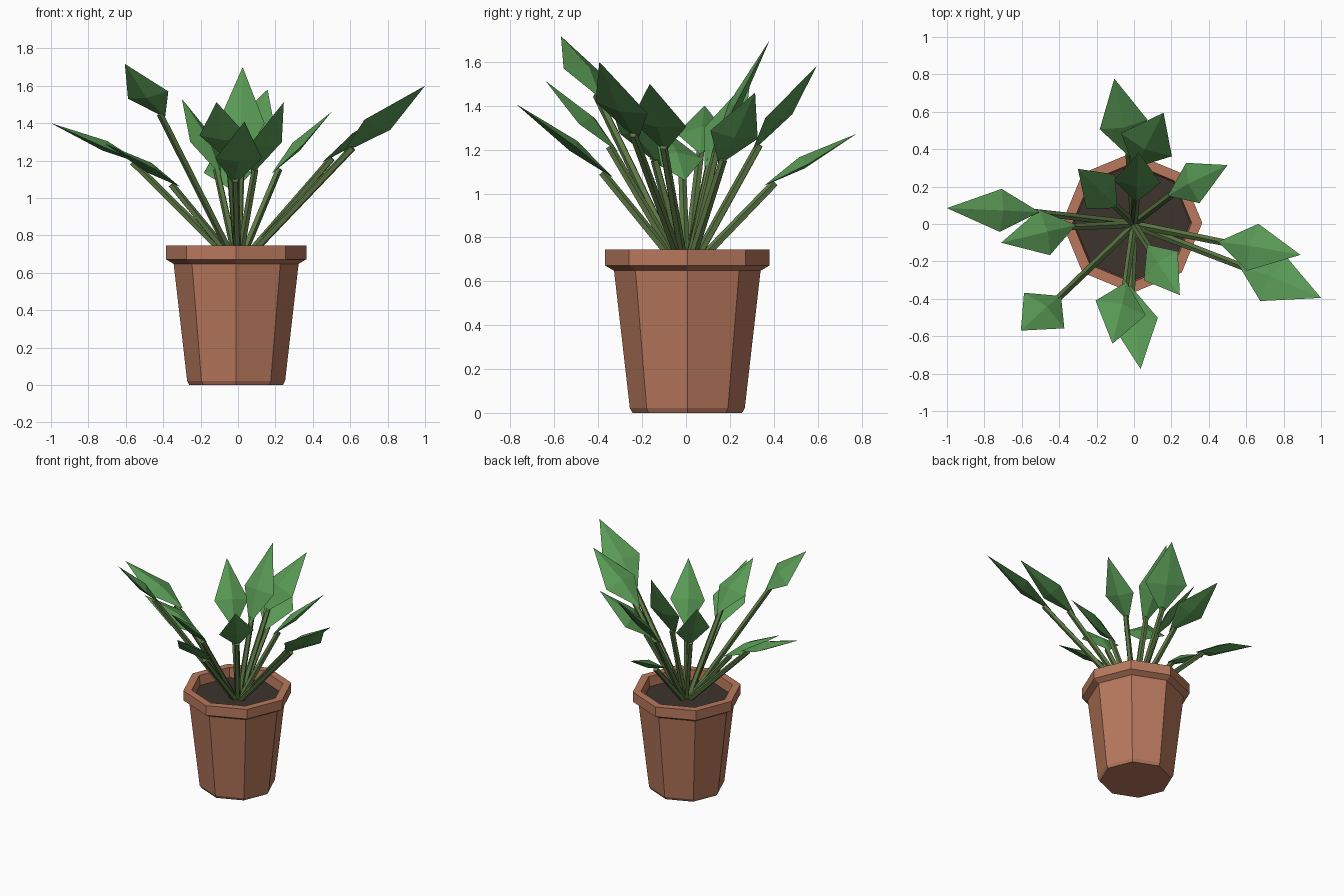
import bpy, bmesh
from math import cos, sin, pi, radians
from mathutils import Vector, Matrix

if "Cube" in bpy.data.objects:
    bpy.data.objects.remove(bpy.data.objects["Cube"])

CX, CY = -0.01, 0.006   # pot centre


def material(name, rgb):
    m = bpy.data.materials.new(name)
    m.diffuse_color = (*rgb, 1)
    m.use_nodes = True
    m.node_tree.nodes["Principled BSDF"].inputs["Base Color"].default_value = m.diffuse_color
    return m


CLAY = material("clay", (0.48, 0.19, 0.11))
SOIL = material("soil", (0.047, 0.033, 0.025))
STEM = material("stem_green", (0.11, 0.19, 0.06))
LEAF = material("leaf_green", (0.10, 0.32, 0.09))


def finish(name, bm, mat):
    bmesh.ops.recalc_face_normals(bm, faces=bm.faces[:])
    me = bpy.data.meshes.new(name)
    bm.to_mesh(me)
    bm.free()
    me.materials.append(mat)
    ob = bpy.data.objects.new(name, me)
    bpy.context.collection.objects.link(ob)
    return ob


def lathe(name, profile, mat, sides=8):
    """Revolve (radius, z) points into a capped faceted solid."""
    bm = bmesh.new()
    rings = [[bm.verts.new((CX + r * cos(2 * pi * i / sides),
                            CY + r * sin(2 * pi * i / sides), z))
              for i in range(sides)] for r, z in profile]
    for a, b in zip(rings, rings[1:]):
        for i in range(sides):
            j = (i + 1) % sides
            bm.faces.new((a[i], a[j], b[j], b[i]))
    bm.faces.new(rings[0][::-1])
    bm.faces.new(rings[-1])
    return finish(name, bm, mat)


def stem(name, start, end, radius=0.021):
    axis = end - start
    bm = bmesh.new()
    bmesh.ops.create_cone(
        bm, cap_ends=True, segments=5, radius1=radius, radius2=radius * 0.9,
        depth=axis.length,
        matrix=Matrix.Translation((start + end) / 2)
        @ axis.to_track_quat('Z', 'Y').to_matrix().to_4x4())
    return finish(name, bm, STEM)


def leaf(name, base, tip, width, roll):
    """Flat faceted diamond with a ridge above and below."""
    axis = (tip - base).normalized()
    side = axis.cross(Vector((0, 0, 1))).normalized()
    side = Matrix.Rotation(radians(roll), 3, axis) @ side
    up = side.cross(axis)
    mid = base.lerp(tip, 0.42)
    bm = bmesh.new()
    v = [bm.verts.new(p) for p in (base, mid + side * width / 2, tip,
                                   mid - side * width / 2)]
    for ridge in (mid + up * 0.035, mid - up * 0.022):
        c = bm.verts.new(ridge)
        for i in range(4):
            bm.faces.new((v[i], v[(i + 1) % 4], c))
    return finish(name, bm, LEAF)


# Pot with rim and hollow top
lathe("pot", [(0.25, 0), (0.262, 0.022), (0.334, 0.648), (0.375, 0.672),
              (0.375, 0.745), (0.318, 0.745), (0.305, 0.62)], CLAY)
# Soil
lathe("soil", [(0.300, 0.63), (0.311, 0.672)], SOIL)

# Leaves: base, tip, width, roll
leaves = [
    ((-.505, .064, 1.18), (-1.0, .085, 1.40), .23, 0),
    ((-.31, -.005, 1.06), (-.71, -.10, 1.29), .25, 0),
    ((-.39, -.385, 1.43), (-.605, -.57, 1.717), .29, 11),
    ((-.04, -.31, 1.19), (-.115, -.64, 1.513), .28, -5),
    ((-.02, -.33, 1.07), (.035, -.775, 1.408), .25, 0),
    ((.07, -.11, 1.12), (.245, -.38, 1.513), .24, 10),
    ((.45, -.095, 1.19), (.89, -.165, 1.50), .26, -8),
    ((.56, -.22, 1.24), (1.0, -.395, 1.60), .28, -14),
    ((.18, .15, 1.13), (.50, .315, 1.46), .23, -13),
    ((.0, .30, 1.19), (.158, .595, 1.58), .30, 5),
    ((-.02, .355, 1.035), (-.105, .777, 1.272), .26, 0),
    ((-.09, .085, 1.12), (-.30, .295, 1.53), .24, 6),
    ((.012, .115, 1.18), (.025, .382, 1.70), .25, 0),
]
for n, (b, t, w, r) in enumerate(leaves, 1):
    b, t = Vector(b), Vector(t)
    leaf(f"leaf_{n}", b, t, w, r)
    # Stem runs from the soil to just under the leaf base
    end = b.lerp(t, 0.12) - Vector((0, 0, 0.015))
    stem(f"stem_{n}", Vector((end.x * 0.03, end.y * 0.05, 0.65)), end)
